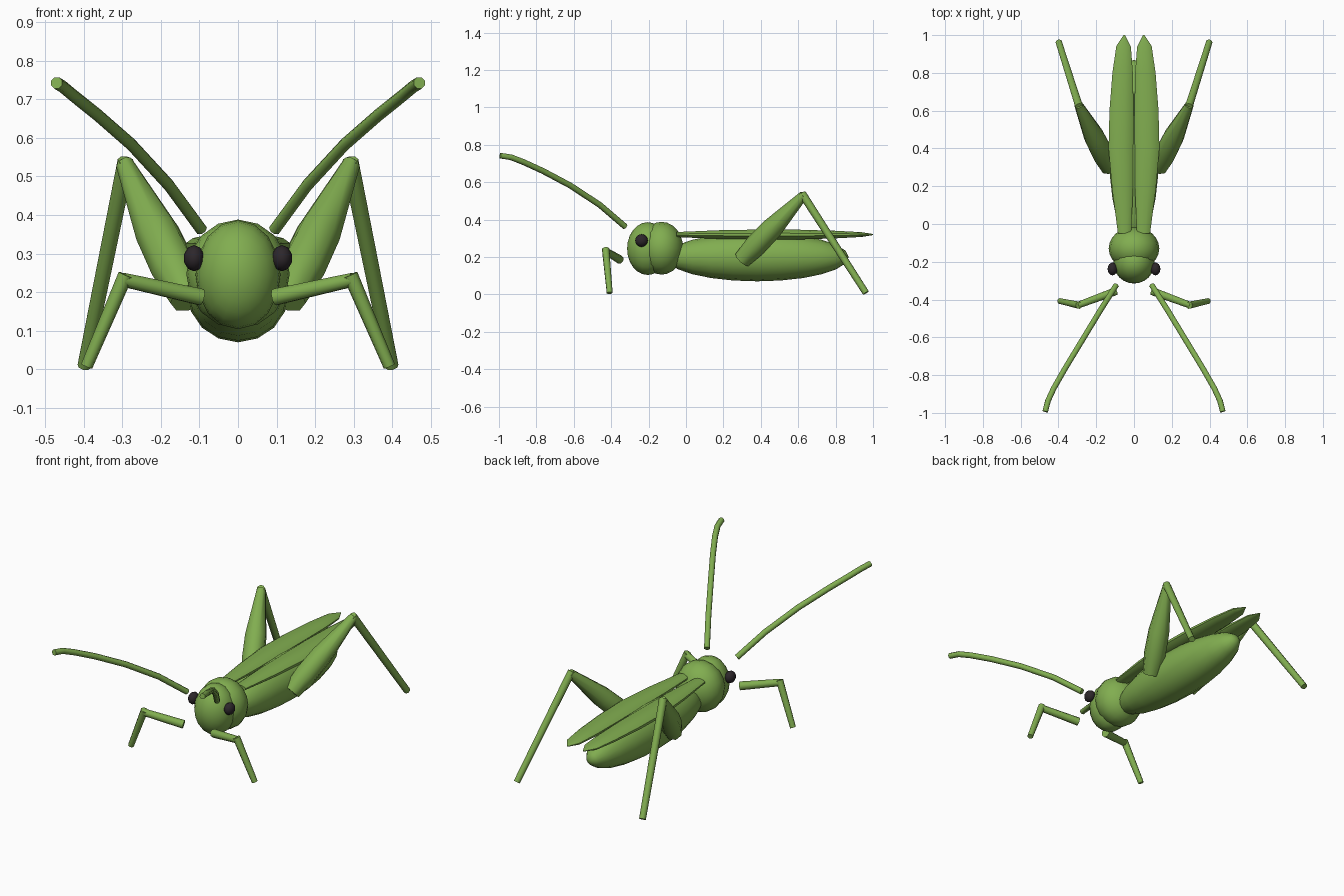
import bpy, bmesh, math
from mathutils import Vector

if "Cube" in bpy.data.objects:
    bpy.data.objects.remove(bpy.data.objects["Cube"])


def material(name, rgb):
    m = bpy.data.materials.new(name)
    m.diffuse_color = (*rgb, 1)
    m.use_nodes = True
    m.node_tree.nodes["Principled BSDF"].inputs["Base Color"].default_value = m.diffuse_color
    return m


GREEN = material("leaf green", (0.22, 0.42, 0.08))
DARK = material("dark eye", (0.026, 0.020, 0.024))


def finish(bm, name, mat, mirror):
    bmesh.ops.recalc_face_normals(bm, faces=bm.faces)
    me = bpy.data.meshes.new(name)
    bm.to_mesh(me)
    bm.free()
    me.materials.append(mat)
    ob = bpy.data.objects.new(name, me)
    bpy.context.collection.objects.link(ob)
    bpy.ops.object.select_all(action='DESELECT')
    ob.select_set(True)
    bpy.context.view_layer.objects.active = ob
    bpy.ops.object.shade_smooth_by_angle(angle=math.radians(48))
    if mirror:
        mod = ob.modifiers.new("mirror", 'MIRROR')
        mod.use_mirror_merge = False
    return ob


def ellipsoid(name, centre, radii, mat=GREEN, u=16, v=12, mirror=False):
    """Sphere with its poles along y, stretched and moved."""
    bm = bmesh.new()
    bmesh.ops.create_uvsphere(bm, u_segments=u, v_segments=v, radius=1)
    for p in bm.verts:
        x, y, z = p.co
        p.co = Vector((x * radii[0], z * radii[1], -y * radii[2])) + Vector(centre)
    finish(bm, name, mat, mirror)


def tube(name, sections, sides=8):
    """Loft through sections (point, side radius, up radius), mirrored in x."""
    bm = bmesh.new()
    pts = [Vector(s[0]) for s in sections]
    rings = []
    for i, (_, ra, rb) in enumerate(sections):
        t = (pts[min(i + 1, len(pts) - 1)] - pts[max(i - 1, 0)]).normalized()
        a = t.cross(Vector((0, 0, 1))).normalized()
        b = a.cross(t)
        ring = []
        for k in range(sides):
            w = math.tau * (k + 0.5) / sides
            ring.append(bm.verts.new(pts[i] + a * ra * math.cos(w) + b * rb * math.sin(w)))
        rings.append(ring)
    for r0, r1 in zip(rings, rings[1:]):
        for k in range(sides):
            j = (k + 1) % sides
            bm.faces.new((r0[k], r0[j], r1[j], r1[k]))
    bm.faces.new(rings[0])
    bm.faces.new(rings[-1])
    finish(bm, name, GREEN, True)


def limb(name, a, b, radii, steps=None):
    """Straight tapered segment from a to b with radii at the given fractions."""
    a, b = Vector(a), Vector(b)
    steps = steps or [i / (len(radii) - 1) for i in range(len(radii))]
    tube(name, [(a.lerp(b, f), r, r) for f, r in zip(steps, radii)])


# Body
ellipsoid("abdomen", (0, 0.38, 0.20), (0.132, 0.49, 0.130))
ellipsoid("thorax", (0, -0.13, 0.247), (0.134, 0.115, 0.141))
ellipsoid("head", (0, -0.205, 0.245), (0.110, 0.110, 0.141))
ellipsoid("eyes", (0.114, -0.238, 0.288), (0.027, 0.034, 0.034), DARK, 10, 8, True)

# Folded wings: y, centre x, half width, half thickness
tube("wings", [((x, y, 0.32), w, h) for y, x, w, h in (
    (-0.05, 0.050, 0.036, 0.014), (0.18, 0.060, 0.057, 0.024),
    (0.40, 0.069, 0.068, 0.028), (0.60, 0.066, 0.066, 0.027),
    (0.80, 0.060, 0.056, 0.021), (0.94, 0.055, 0.040, 0.013),
    (1.00, 0.051, 0.004, 0.003))], 12)

# Antennae
tube("antennae", [(p, 0.016, 0.016) for p in (
    (0.095, -0.325, 0.362), (0.18, -0.46, 0.478), (0.277, -0.62, 0.583),
    (0.365, -0.765, 0.660), (0.425, -0.87, 0.708), (0.455, -0.935, 0.733),
    (0.470, -0.993, 0.742))])

# Jumping legs
limb("hind_thighs", (0.130, 0.30, 0.185), (0.293, 0.630, 0.532),
     (0.048, 0.060, 0.058, 0.024), (0, 0.22, 0.48, 1))
limb("hind_shins", (0.290, 0.620, 0.540), (0.398, 0.962, 0.008), (0.022, 0.018))

# Two pairs of small walking legs
for name, dy in (("front", 0), ("middle", 0.285)):
    limb(name + "_thighs", (0.095, -0.355, 0.187), (0.297, -0.430, 0.232), (0.023, 0.019))
    limb(name + "_shins", (0.291, -0.430, 0.245), (0.392, -0.408, 0.008), (0.020, 0.016))
